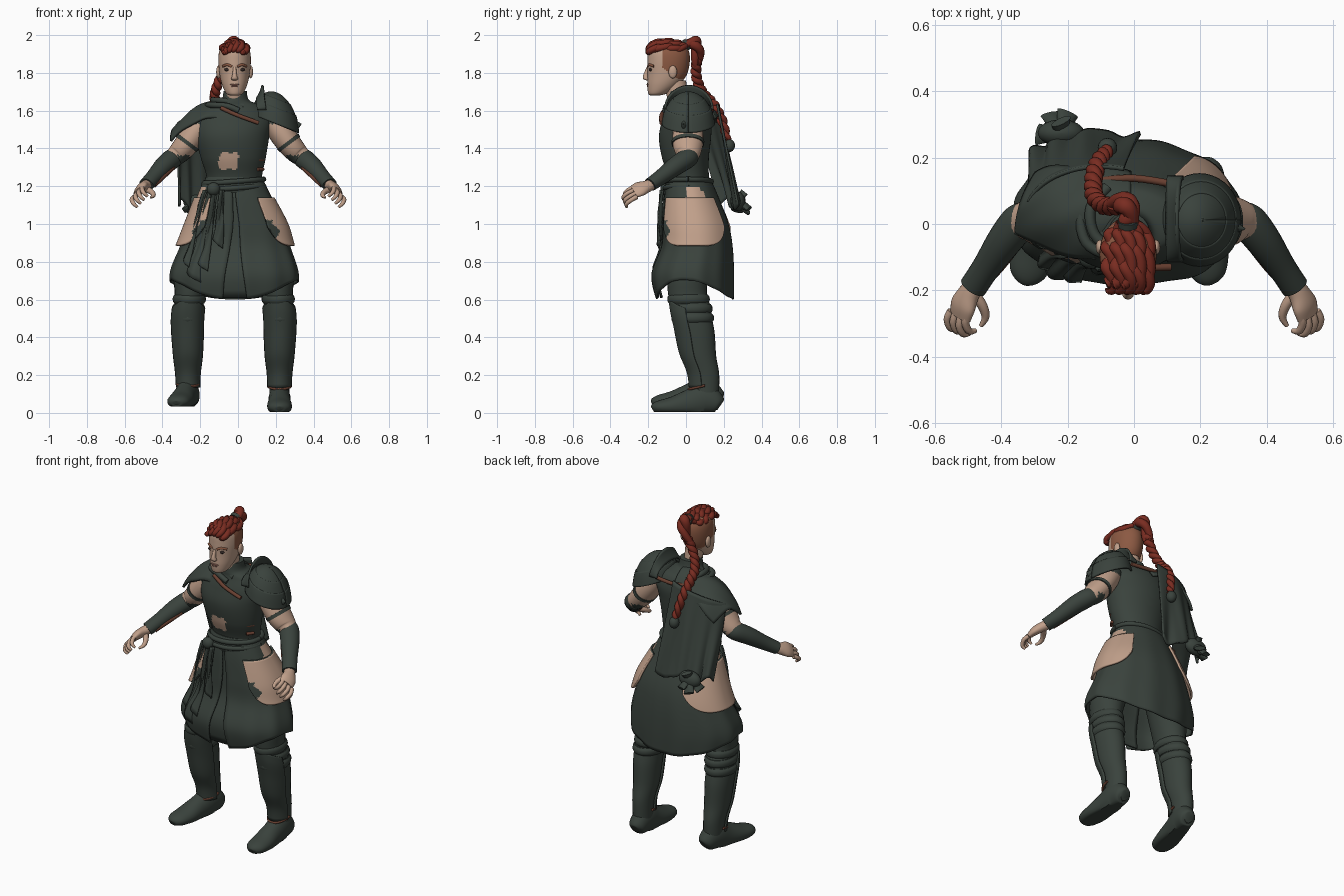
import bpy
from math import sin, cos, pi, radians, copysign
from mathutils import Vector
if "Cube" in bpy.data.objects:
    bpy.data.objects.remove(bpy.data.objects["Cube"])

def material(name, *rgb):
    m = bpy.data.materials.new(name)
    m.use_nodes = True
    m.diffuse_color = (*rgb, 1)
    m.node_tree.nodes["Principled BSDF"].inputs["Base Color"].default_value = (*rgb, 1)
    return m

GREEN = material("dark green cloth", .042, .055, .046)
SKIN = material("skin", .53, .35, .255)
RED = material("red hair", .19, .025, .015)
SHAVED = material("shaved hair", .26, .1, .055)
LEATHER = material("brown leather", .14, .05, .03)
DARK = material("dark eyes", .03, .02, .018)
LIPS = material("lips", .36, .17, .13)
X, Y, Z = (1, 0, 0), (0, 1, 0), (0, 0, 1)
SIDES = (("left", 1), ("right", -1))
made = []

def build(name, verts, faces, mats, rule=None, thick=0):
    """Mesh object with materials picked by a rule on each face centre."""
    me = bpy.data.meshes.new(name)
    me.from_pydata(verts, [], faces)
    for m in mats if isinstance(mats, list) else [mats]:
        me.materials.append(m)
    for p in me.polygons:
        p.material_index = int(rule(p.center)) if rule else 0
    made.append(bpy.data.objects.new(name, me))
    bpy.context.collection.objects.link(made[-1])
    if thick:
        mod = made[-1].modifiers.new("thickness", "SOLIDIFY")
        mod.thickness, mod.offset = thick, 0

def spline(pts, k):
    """Catmull-Rom samples through tuples of any length."""
    out, n = [], len(pts)
    for i in range(n - 1):
        quad = [pts[max(i - 1, 0)], pts[i], pts[i + 1], pts[min(i + 2, n - 1)]]
        for t in [j / k for j in range(k)]:
            out.append(tuple(b + .5 * t * (c - a + t * (2 * a - 5 * b + 4 * c - d + t * (3 * (b - c) + d - a)))
                             for a, b, c, d in zip(*quad)))
    return out + [tuple(pts[-1])]

def loft(name, pts, mats, ref=None, n=24, k=6, rule=None, floor=-1):
    """Skin of ellipses (x, y, z, ra, rb); level rings, or rings square to the path if ref is given."""
    rows, verts = spline(pts, k), []
    for i, (x, y, z, ra, rb) in enumerate(rows):
        side, up = Vector(X), Vector(Y)
        if ref:
            t = Vector(rows[min(i + 1, len(rows) - 1)][:3]) - Vector(rows[max(i - 1, 0)][:3])
            side = t.cross(Vector(ref)).normalized()
            up = side.cross(t).normalized()
        for a in [2 * pi * j / n for j in range(n)]:
            p = Vector((x, y, z)) + side * cos(a) * ra + up * sin(a) * rb
            verts.append((p.x, p.y, max(p.z, floor)))
    faces = [(i * n + j, i * n + (j + 1) % n, (i + 1) * n + (j + 1) % n, (i + 1) * n + j)
             for i in range(len(rows) - 1) for j in range(n)]
    build(name, verts, faces + [tuple(reversed(range(n))), tuple(range(len(verts) - n, len(verts)))], mats, rule)

def tube(name, pts, r, mat):
    loft(name, [(*p, r, r) for p in pts], mat, Z, 10, 5)

def sheet(name, f, nu, nv, mats, thick=.008, rule=None):
    w = nu + 1
    verts = [f(i / nu, j / nv) for j in range(nv + 1) for i in range(w)]
    faces = [(j * w + i, j * w + i + 1, (j + 1) * w + i + 1, (j + 1) * w + i) for j in range(nv) for i in range(nu)]
    build(name, verts, faces, mats, rule, thick)

def ball(name, c, r, mat):
    arc = [pi * i / 10 for i in range(11)]
    loft(name, [(c[0], c[1], c[2] - r[2] * cos(a), r[0] * sin(a) + .0005, r[1] * sin(a) + .0005) for a in arc], mat, n=16, k=1)

def rope(name, pts, turns):
    """Two hair strands twisted along a path of (x, y, z, radius)."""
    rows = spline(pts, 12)
    for s in range(2):
        twist = [2 * pi * turns * i / len(rows) + pi * s for i in range(len(rows))]
        loft(f"{name}_strand_{s + 1}", [(x + .42 * r * cos(a), y + .42 * r * sin(a), z + .2 * r * sin(a), .7 * r, .7 * r)
                                        for a, (x, y, z, r) in zip(twist, rows)], RED, (.9, .1, .3), 10, 1)

# Torso armour with a torn patch at the belly, straps and side buckles
loft("torso_armour", [(-.025, .02, 1.13, .16, .115), (-.02, .015, 1.24, .146, .107), (-.025, -.003, 1.35, .172, .124),
                      (-.03, -.005, 1.46, .195, .138), (-.02, .004, 1.55, .2, .13), (-.015, .002, 1.62, .15, .105),
                      (-.015, -.025, 1.655, .075, .075), (-.015, -.03, 1.705, .062, .064)], [GREEN, SKIN], n=96, k=14,
     rule=lambda c: c.y < 0 and abs((c.x + .05) / .052) ** 4 + abs((c.z - 1.335) / .045) ** 4 < 1 + .3 * sin(90 * c.x + 70 * c.z))
tube("chest_strap", [(-.09, -.105, 1.615), (.0, -.13, 1.575), (.11, -.13, 1.535)], .011, LEATHER)
tube("back_strap", [(-.11, .13, 1.61), (0, .138, 1.6), (.12, .12, 1.6)], .011, LEATHER)
for z in (1.29, 1.34):
    arc = [radians(a) for a in (-38, -28, -18)]
    tube("side_buckle", [(-.023 + .163 * cos(a), .003 + .117 * sin(a), z) for a in arc], .009, LEATHER)

# Neck and head
hx = -.018
loft("neck", [(hx, -.03, 1.6, .05, .055), (hx, -.06, 1.76, .05, .06)], SKIN)
loft("head", [(hx, -.165, 1.68, .022, .022), (hx, -.15, 1.692, .045, .05), (hx, -.122, 1.735, .066, .083),
              (hx, -.1, 1.79, .079, .104), (hx, -.092, 1.86, .086, .112), (hx, -.092, 1.915, .081, .107),
              (hx, -.092, 1.95, .058, .08), (hx, -.092, 1.965, .01, .02)], [SKIN, SHAVED], n=64, k=10,
     rule=lambda c: c.y > -.125 and c.z > 1.765 + .75 * max(0, -.04 - c.y) or c.z > 1.935)
loft("nose", [(hx, -.2, 1.83, .008, .008), (hx, -.212, 1.79, .012, .014), (hx, -.21, 1.768, .018, .016),
              (hx, -.2, 1.76, .01, .008)], SKIN, n=12)
ball("upper_lip", (hx, -.2, 1.738), (.024, .009, .005), LIPS)
ball("lower_lip", (hx, -.198, 1.729), (.02, .009, .006), LIPS)
for side, s in SIDES:
    ball(f"{side}_eye", (hx + s * .036, -.187, 1.817), (.019, .009, .009), DARK)
    tube(f"{side}_eyebrow", [(hx + s * .014, -.2, 1.833), (hx + s * .038, -.193, 1.843), (hx + s * .062, -.17, 1.835)], .007, SHAVED)
    ball(f"{side}_ear", (hx + s * .085, -.07, 1.805), (.012, .022, .034), SKIN)

# Braided crest, topknot and long braid
for i in range(-2, 3):
    x, drop = hx + i * .027, .007 * i * i
    rope(f"crest_braid_{i + 3}", [(x * .9, -.195, 1.92 - drop * .4, .02), (x, -.172, 1.955 - drop, .026), (x, -.1, 1.963 - drop, .026),
                                  (x, -.04, 1.953 - drop, .023), (hx + i * .008, .0, 1.945, .018)], 2.5)
tube("hair_tie", [(hx, -.005, 1.945), (hx, .012, 1.955)], .032, GREEN)
rope("topknot", [(hx, .005, 1.95, .03), (-.02, .04, 1.962, .038), (-.03, .062, 1.915, .034), (-.06, .055, 1.84, .026)], 1)
rope("long_braid", [(-.05, .056, 1.86, .028), (-.09, .055, 1.78, .026), (-.12, .085, 1.7, .026), (-.122, .14, 1.64, .026),
                    (-.105, .19, 1.55, .025), (-.08, .22, 1.44, .02)], 6)
ball("braid_bead", (-.08, .23, 1.415), (.029, .029, .034), GREEN)

# Skirt surface: (centre x, centre y, z, half width, half depth), squarer at the front
SKIRT = spline([(-.025, .015, 1.24, .15, .11), (-.02, .03, 1.14, .195, .14), (-.01, .053, 1.0, .252, .17),
                (-.015, .06, .88, .288, .185), (-.02, .037, .73, .337, .216), (-.015, .05, .58, .315, .2)], 8)

def on_skirt(angle, z, off=0):
    a, b = next((p for p in zip(SKIRT, SKIRT[1:]) if z >= p[1][2]), SKIRT[-2:])
    x, y, _, rx, ry = (p + (q - p) * (z - a[2]) / (b[2] - a[2]) for p, q in zip(a, b))
    c, s = cos(angle), sin(angle)
    bulge = .82 if s < 0 else 1
    return x + (rx + off) * copysign(abs(c) ** bulge, c), y + (ry + off) * copysign(abs(s) ** bulge, s), z

def skirt(u, v):
    gap = radians(1 + 7 * v * v)
    a = -pi / 2 + gap + u * (2 * pi - 2 * gap)
    hem = .6 + .1 * cos(a) ** 2 * (1 - .4 * sin(a))
    return on_skirt(a, 1.23 + (hem - 1.23) * v, .004 * v * sin(11 * a))

sheet("wrap_skirt", skirt, 96, 30, [GREEN, SKIN],
      rule=lambda c: 1.11 < c.z < 1.2 and (c.x > .14 and 0 < c.y < .1 or c.x < -.17 and c.y < .1))
sheet("front_flap", lambda u, v: on_skirt(radians(-108 + 36 * u), 1.18 - .57 * v, -.025), 10, 14, GREEN)

# Pale hip panels with rounded lower corners and a torn front edge
for side, a0, a1 in (("left", -58, 48), ("right", 238, 117)):
    def panel(u, v):
        low = .885 + .1 * abs(2 * u - 1) ** 5
        return on_skirt(radians(a0 + (a1 - a0) * u), 1.135 + (low - 1.135) * v, .012 + .012 * v)
    sheet(f"{side}_hip_panel", panel, 60, 30, [SKIN, GREEN], .012, lambda c: c.y < -.09 + .01 * sin(80 * c.z) and .92 < c.z < 1.02)
    tube(f"{side}_panel_rim", [panel(i / 12, 0) for i in range(13)], .006, GREEN)

# Sash, knot and tails
loft("sash", [(-.022, .012, 1.165, .165, .123), (-.022, .012, 1.185, .167, .127), (-.022, .012, 1.215, .16, .122),
              (-.022, .012, 1.25, .148, .11)], GREEN, n=40)
for i in range(2):
    tube(f"sash_roll_{i + 1}", [(-.022 + .158 * cos(a), .012 + .122 * sin(a), 1.19 + .035 * i + .012 * cos(a))
                                for a in [pi * j / 8 for j in range(17)]], .014, GREEN)
ball("sash_knot", (-.13, -.105, 1.185), (.035, .03, .035), GREEN)
for i, (angle, end, width) in enumerate(((-125, .74, 15), (-116, .8, 12), (-136, .82, 10), (-104, .92, 10))):
    sheet(f"sash_tail_{i + 1}", lambda u, v: on_skirt(
        radians(angle + width * (u - .5) * (.5 + .6 * v)), 1.18 + (end - .05 * u - 1.18) * v,
        .012 + .005 * i + .008 * sin(6 * u + 5 * v)), 10, 16, GREEN)

# Legs, greaves, knee bands and boots
for side, s, dx, lift, out in (("left", 1, 0, 0, .0), ("right", -1, .045, .03, .22)):
    leg = [(.218, .105, .08, .052, .068), (.22, .1, .2, .056, .076), (.22, .07, .3, .068, .09), (.222, .052, .42, .076, .1),
           (.222, .035, .5, .078, .103), (.215, .025, .57, .078, .103), (.21, .008, .63, .08, .103),
           (.19, .01, .76, .1, .11), (.11, .03, .98, .1, .12)]
    leg = [(s * (x + dx), *rest) for x, *rest in leg]
    loft(f"{side}_leg", leg, GREEN)
    rows = spline(leg, 8)
    def greave(u, v):
        x, y, z, a, b = rows[4 + round(v * 34)]
        t = radians(-165 + 150 * u)
        return x + (a + .009) * cos(t), y + (b + .013) * sin(t), z + .06 * v * (1 - abs(2 * u - 1))
    sheet(f"{side}_greave", greave, 24, 34, GREEN, .01)
    for i, z in enumerate((.5, .55, .6)):
        x, y, _, a, b = min(rows, key=lambda p: abs(p[2] - z))
        band = ((-.022, 0), (-.008, .009), (.012, .009), (.026, 0))
        loft(f"{side}_knee_band_{i + 1}", [(x, y, z + h, a + w, b + w) for h, w in band], GREEN, k=3)
    foot = [(.183, .04, .025, .03), (.165, .05, .048, .055), (.1, .07, .058, .085), (.02, .05, .06, .075),
            (-.07, .035, .066, .052), (-.14, .03, .058, .036), (-.172, .025, .035, .024), (-.18, .022, .01, .01)]
    loft(f"{side}_boot", [(s * (.22 + dx + out * (.1 - y)), y, z + lift, *r) for y, z, *r in foot], GREEN, Z, floor=lift + .004)
    tube(f"{side}_boot_strap", [(s * (.22 + dx) + .06 * cos(t), .1 + .085 * sin(t), .145 + lift * .5 + .02 * sin(t))
                                for t in [pi + pi * j / 8 for j in range(9)]], .007, LEATHER)

# Arms, bracers and hands
for side, s in SIDES:
    def limb(part, pts, mats, ref=Z, n=24, **more):
        loft(f"{side}_{part}", [(s * p[0], *p[1:]) for p in pts], mats, ref, n, **more)
    limb("upper_arm", [(.17, .01, 1.57, .06, .065), (.225, .01, 1.49, .068, .08), (.275, .01, 1.42, .064, .08),
                       (.32, .01, 1.37, .056, .064), (.355, -.005, 1.345, .045, .045)], [SKIN, GREEN], Y,
         k=10, rule=lambda c: c.z < 1.36 + .008 * sin(120 * c.y) and abs(c.x) < .32 or c.z > 1.53)
    limb("arm_band", [(.263, .01, 1.438, .07, .087), (.275, .01, 1.422, .068, .086)], GREEN, Y, k=2)
    limb("bracer", [(.32, .035, 1.365, .04, .045), (.345, .008, 1.348, .055, .052), (.39, -.05, 1.31, .053, .05),
                    (.445, -.13, 1.25, .043, .041), (.485, -.19, 1.208, .042, .036)], GREEN)
    limb("bracer_lace", [(.345, -.055, 1.3, .014, .014), (.4, -.125, 1.248, .014, .014), (.445, -.175, 1.205, .013, .013)], LEATHER)
    limb("palm", [(.478, -.18, 1.21, .03, .028), (.498, -.21, 1.198, .036, .028), (.515, -.245, 1.185, .047, .025),
                  (.523, -.278, 1.17, .042, .018)], SKIN, (s * .7, 0, .7))
    for i in range(4):
        x, z, reach = .496 + .018 * i, 1.2 - .019 * i, .008 * abs(i - 1)
        limb(f"finger_{i + 1}", [(x, -.262, z, .013, .013), (x + .012, -.303 + reach, z - .014, .012, .012),
                                 (x + .002, -.33 + reach, z - .036, .011, .011), (x - .018, -.33 + reach, z - .054, .007, .007)], SKIN, n=10)
    limb("thumb", [(.488, -.205, 1.185, .018, .018), (.458, -.245, 1.17, .015, .015), (.448, -.28, 1.152, .012, .012),
                   (.462, -.308, 1.14, .006, .006)], SKIN, n=10)

# Left pauldron in overlapping shells with an upright guard
for i, (top, low, scale) in enumerate(((90, 42, .95), (52, 24, .98), (30, 2, 1.02))):
    def shell(u, v):
        a, lat = 2 * pi * u, radians(top + (low - top) * v)
        r = scale + .03 * v ** 4
        x, y, z = .125 * r * cos(a) * cos(lat), .13 * r * sin(a) * cos(lat), .175 * r * sin(lat)
        return .197 + x * cos(.38) + z * .05, .012 + y, 1.525 + z - x * sin(.38)
    sheet(f"pauldron_shell_{i + 1}", shell, 40, 10, GREEN, .01)
loft("pauldron_tip", [(.27, .0, 1.54, .03, .05), (.305, -.01, 1.525, .018, .03), (.335, -.015, 1.53, .002, .002)], GREEN, Z)
sheet("pauldron_guard", lambda u, v: (.1 + .05 * v - .02 * v * v * sin(pi * u), .015 - .125 * cos(pi * u),
                                      1.605 + .06 * sin(pi * u) + v * .07 * sin(pi * u)), 24, 6, GREEN, .012)

# Shoulder mantle, hanging cape and its knotted end
def mantle(u, v):
    w = 2 * v - 1
    y = .02 + .04 * u + w * (.135 - .045 * u ** 4) + .006 * sin(9 * u)
    return -.01 - (.345 - .06 * v * v) * u, y, 1.662 - .02 * u - .145 * u ** 3 - (.1 - .04 * u) * w * w + .004 * sin(14 * u + 5 * w)

def cape(u, v):
    a = radians(72 + (93 - 16 * v) * u)
    fold = .012 * sin(22 * u + 2 * v) * v
    rx, ry = .225 + .02 * v + fold, .142 + .1 * v + fold
    square = 1 - .35 * v
    return (-.1 + rx * copysign(abs(cos(a)) ** square, cos(a)), .03 + ry * sin(a) ** square,
            1.635 - .1 * u * (1 - v) - (.53 + .03 * sin(13 * u)) * v)

sheet("shoulder_mantle", mantle, 32, 20, GREEN, .014)
sheet("cape", cape, 60, 24, GREEN, .012)
for d in (0, .025):
    tube("mantle_fold", [(.03 - d, -.085 - d, 1.625 - d), (-.06, -.075 - d, 1.65 - d), (-.12 - d, -.03 - d, 1.655 - d),
                         (-.13 - d, .05, 1.655 - d), (-.08, .11, 1.63)], .016, GREEN)
ball("cape_knot", (-.22, .275, 1.12), (.07, .04, .05), GREEN)
for x, y, z in ((-.2, .335, 1.08), (-.25, .33, 1.06), (-.29, .27, 1.07), (-.22, .31, 1.17)):
    loft("cape_knot_end", [(-.22, .27, 1.12, .015, .015), ((x - .22) / 2, (y + .27) / 2, (z + 1.12) / 2, .025, .02),
                           (x, y, z, .034, .012)], GREEN, (.3, .2, 1), 12)

# Smooth shading with sharp edges kept
bpy.ops.object.select_all(action="DESELECT")
for ob in made:
    ob.select_set(True)
bpy.context.view_layer.objects.active = made[0]
bpy.ops.object.shade_smooth_by_angle(angle=radians(40))
